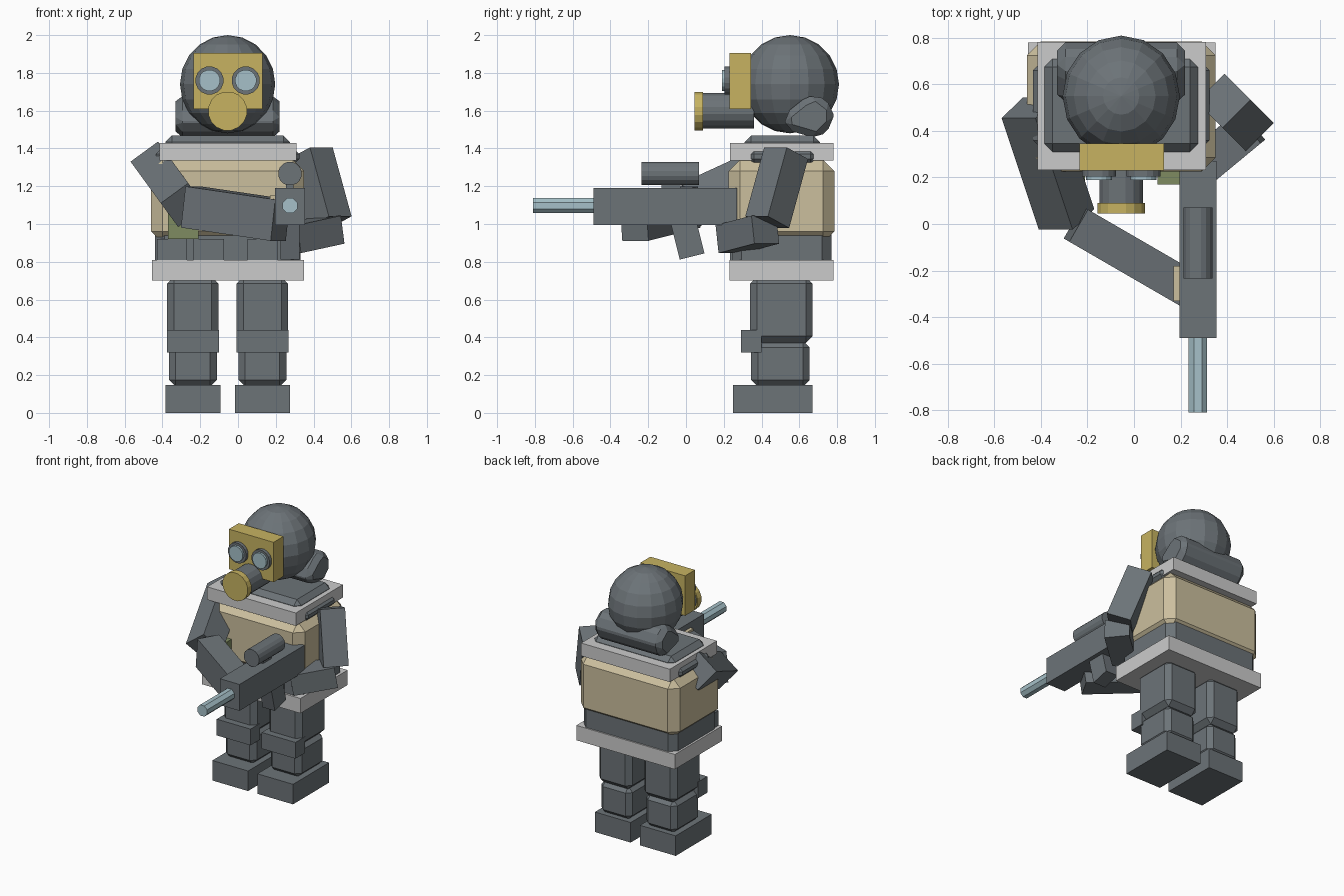
import bpy, bmesh
from math import radians, pi
from mathutils import Vector, Matrix

if "Cube" in bpy.data.objects:
    bpy.data.objects.remove(bpy.data.objects["Cube"])

CX = -0.055  # centre line of the body


def material(name, r, g, b):
    m = bpy.data.materials.new(name)
    m.use_nodes = True
    m.diffuse_color = (r, g, b, 1)
    m.node_tree.nodes["Principled BSDF"].inputs["Base Color"].default_value = (r, g, b, 1)
    return m


DARK = material("slate grey", 0.15, 0.172, 0.187)
LIGHT = material("light grey", 0.6, 0.6, 0.6)
TAN = material("tan", 0.6, 0.52, 0.34)
GOLD = material("mustard", 0.57, 0.45, 0.12)
GLASS = material("pale blue", 0.38, 0.53, 0.58)
GREEN = material("olive green", 0.21, 0.26, 0.12)


def finish(name, bm, mat, matrix=None, bevel=0):
    if matrix:
        bm.transform(matrix)
    bmesh.ops.recalc_face_normals(bm, faces=bm.faces)
    me = bpy.data.meshes.new(name)
    bm.to_mesh(me)
    bm.free()
    me.materials.append(mat)
    ob = bpy.data.objects.new(name, me)
    bpy.context.collection.objects.link(ob)
    if bevel:
        mod = ob.modifiers.new("Chamfer", "BEVEL")
        mod.width, mod.segments = bevel, 1
    return ob


def box(name, mat, x, y, z, bevel=0, tilt=0):
    """Box from (min, max) ranges, optionally tilted about x."""
    bm = bmesh.new()
    bmesh.ops.create_cube(bm, size=1)
    mid = Vector([(a + b) / 2 for a, b in (x, y, z)])
    size = Matrix.Diagonal([b - a for a, b in (x, y, z)] + [1])
    return finish(name, bm, mat, Matrix.Translation(mid) @ Matrix.Rotation(radians(tilt), 4, "X") @ size, bevel)


def limb(name, mat, start, end, width, height, roll=0):
    """Box running from one joint to the next."""
    a, b = Vector(start), Vector(end)
    d = b - a
    bm = bmesh.new()
    bmesh.ops.create_cube(bm, size=1)
    turn = d.to_track_quat("Y", "Z").to_matrix().to_4x4() @ Matrix.Rotation(radians(roll), 4, "Y")
    size = Matrix.Diagonal((width, d.length, height, 1))
    return finish(name, bm, mat, Matrix.Translation((a + b) / 2) @ turn @ size)


def tube(name, mat, x, z, radius, y, sides=16):
    """Cylinder lying along y."""
    bm = bmesh.new()
    bmesh.ops.create_cone(bm, cap_ends=True, segments=sides, radius1=radius, radius2=radius, depth=y[1] - y[0])
    turn = Matrix.Rotation(pi / 2, 4, "X") @ Matrix.Rotation(pi / sides, 4, "Z")
    return finish(name, bm, mat, Matrix.Translation((x, (y[0] + y[1]) / 2, z)) @ turn)


# Legs
for side, s in (("right", -1), ("left", 1)):
    c = CX + s * 0.184

    def span(half):
        return (c - half, c + half)

    box(side + "_boot", DARK, span(0.146), (0.25, 0.67), (0, 0.148))
    box(side + "_shin", DARK, span(0.127), (0.345, 0.655), (0.14, 0.38), 0.035)
    box(side + "_thigh", DARK, span(0.136), (0.34, 0.67), (0.37, 0.72), 0.036)
    box(side + "_knee_pad", DARK, span(0.138), (0.29, 0.4), (0.32, 0.44))

# Torso, belt and vest
box("belt", LIGHT, (-0.455, 0.35), (0.23, 0.78), (0.7, 0.81))
box("waist", DARK, (-0.44, 0.33), (0.245, 0.77), (0.75, 1.05), 0.05)
box("vest", TAN, (-0.46, 0.35), (0.225, 0.785), (0.9, 1.34), 0.06)
box("collar_plate", LIGHT, (-0.415, 0.31), (0.232, 0.782), (1.335, 1.43))
box("shoulders", DARK, (-0.435, 0.325), (0.335, 0.685), (1.32, 1.395), 0.025)
box("neck_base", DARK, (-0.385, 0.275), (0.31, 0.71), (1.3, 1.468), 0.035)
for i, s in enumerate((-1, 1)):
    c = CX + s * 0.235
    box("chest_pouch_%d" % i, GREEN, (c - 0.08, c + 0.08), (0.17, 0.26), (0.92, 1.1))
for i, c in enumerate((-0.35, -0.155, 0.13)):
    box("belt_pouch_%d" % i, DARK, (c - 0.08, c + 0.08), (0.233, 0.3), (0.81, 0.92))

# Head
bm = bmesh.new()
bmesh.ops.create_uvsphere(bm, u_segments=16, v_segments=10, radius=0.26)
finish("head", bm, DARK, Matrix.Translation((CX, 0.55, 1.74)) @ Matrix.Diagonal((0.97, 1, 1, 1)))

# Neck guard wrapping the back of the head
profile = [(0.52, 1.58), (0.62, 1.66), (0.69, 1.69), (0.78, 1.62),
           (0.78, 1.53), (0.7, 1.45), (0.53, 1.5)]
bm = bmesh.new()
face = bm.faces.new([bm.verts.new((CX - 0.275, y, z)) for y, z in profile])
new = bmesh.ops.extrude_face_region(bm, geom=[face])["geom"]
bmesh.ops.translate(bm, vec=(0.55, 0, 0), verts=[v for v in new if isinstance(v, bmesh.types.BMVert)])
finish("neck_guard", bm, DARK, bevel=0.035)

# Mask with goggles and breathing filter
box("mask", GOLD, (-0.235, 0.13), (0.23, 0.345), (1.61, 1.905))
for side, s in (("right", -1), ("left", 1)):
    x = CX + s * 0.096
    tube(side + "_goggle_rim", DARK, x, 1.76, 0.075, (0.205, 0.25))
    tube(side + "_goggle_lens", GLASS, x, 1.76, 0.057, (0.19, 0.21))
tube("filter_body", DARK, CX, 1.6, 0.095, (0.08, 0.36))
tube("filter_cap", GOLD, CX, 1.598, 0.104, (0.045, 0.09))

# Arms
limb("right_upper_arm", DARK, (-0.45, 0.5, 1.32), (-0.29, 0.02, 1.1), 0.18, 0.18, 40)
limb("right_forearm", DARK, (-0.25, 0.0, 1.09), (0.225, -0.275, 1.02), 0.16, 0.22)
box("right_hand", TAN, (0.17, 0.25), (-0.33, -0.18), (1.06, 1.15))
limb("left_upper_arm", DARK, (0.385, 0.53, 1.375), (0.485, 0.43, 1.01), 0.17, 0.17)
limb("left_forearm", DARK, (0.5, 0.42, 0.97), (0.27, 0.23, 0.92), 0.17, 0.15)

# Rifle
GX = 0.275
box("rifle_body", DARK, (0.195, 0.355), (-0.49, 0.27), (0.995, 1.19))
tube("rifle_barrel", GLASS, GX, 1.097, 0.043, (-0.81, -0.48), 8)
tube("rifle_scope", DARK, GX, 1.267, 0.063, (-0.235, 0.07), 16)
box("scope_mount", DARK, (0.255, 0.295), (-0.13, -0.03), (1.18, 1.22))
box("rifle_grip", DARK, (0.225, 0.325), (-0.06, 0.075), (0.825, 1.03), tilt=14)
